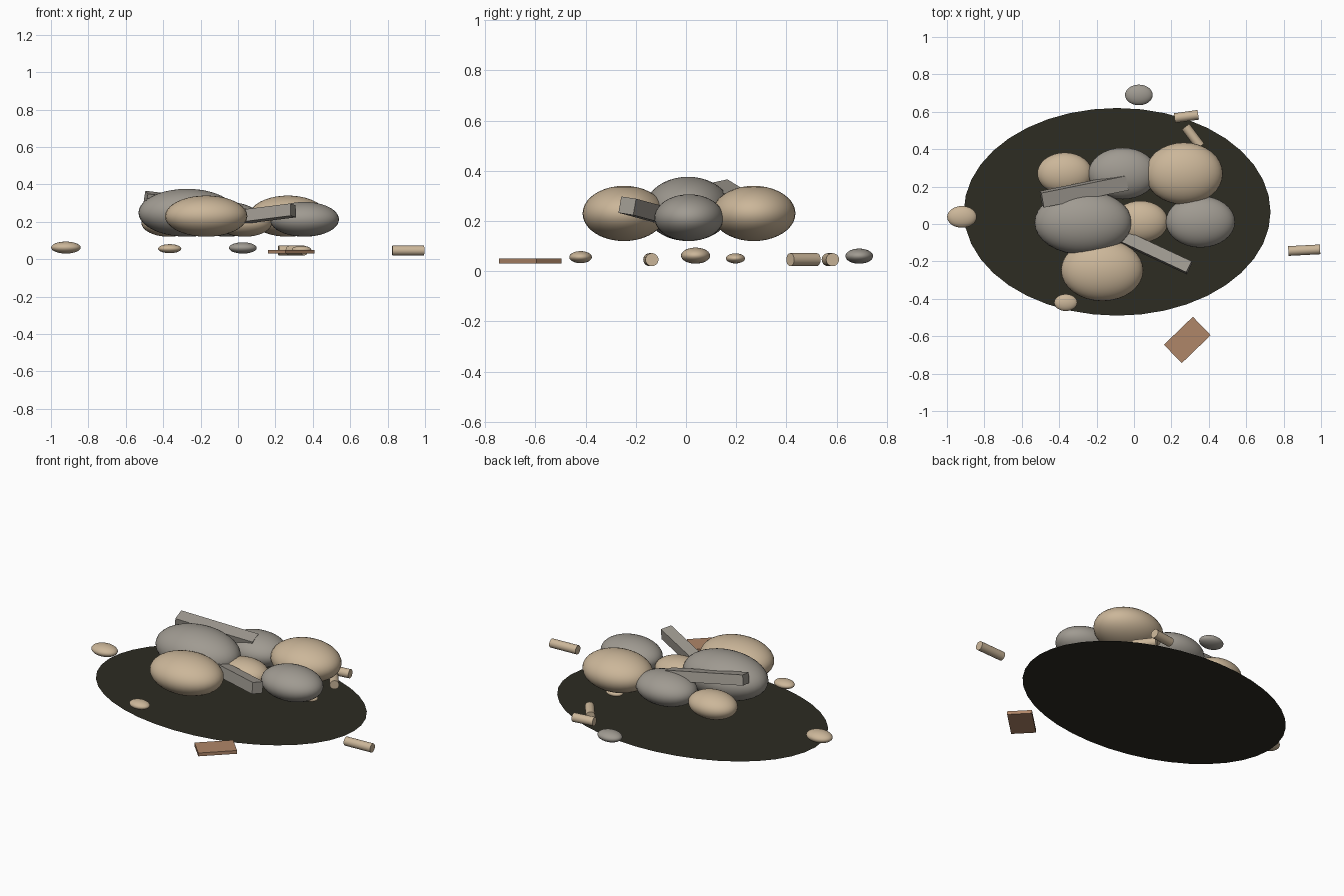
import bpy
from math import radians

cube = bpy.data.objects.get("Cube")
if cube:
    bpy.data.objects.remove(cube, do_unlink=True)


def material(name, rgb):
    m = bpy.data.materials.new(name)
    m.use_nodes = True
    m.diffuse_color = (*rgb, 1)
    m.node_tree.nodes["Principled BSDF"].inputs["Base Color"].default_value = (*rgb, 1)
    return m


TAN = material("tan stone", (0.60, 0.47, 0.32))
GREY = material("grey stone", (0.35, 0.325, 0.285))
CLAY = material("clay brown", (0.43, 0.24, 0.14))
SOIL = material("dark soil", (0.026, 0.025, 0.016))


def finish(name, mat, scale=(1, 1, 1), turn=(0, 0, 0), smooth=False):
    ob = bpy.context.object
    ob.name = name
    ob.scale = scale
    ob.rotation_euler = [radians(a) for a in turn]
    ob.data.materials.append(mat)
    if smooth:
        bpy.ops.object.shade_smooth_by_angle(angle=radians(40))
    return ob


def stone(name, mat, loc, radii):
    bpy.ops.mesh.primitive_uv_sphere_add(segments=32, ring_count=20, radius=1, location=loc)
    finish(name, mat, radii, smooth=True)


def block(name, mat, loc, size, turn):
    bpy.ops.mesh.primitive_cube_add(size=1, location=loc)
    finish(name, mat, size, turn)


def rod(name, loc, length, yaw):
    bpy.ops.mesh.primitive_cylinder_add(vertices=20, radius=0.026, depth=length, location=loc)
    finish(name, TAN, turn=(0, 90, yaw), smooth=True)


# Scorched ground patch
bpy.ops.mesh.primitive_circle_add(vertices=40, radius=1, fill_type='NGON',
                                  location=(-0.09, 0.065, 0))
finish("ground_patch", SOIL, (0.82, 0.555, 1))

# Heap of boulders, all resting at the same height
BASE = 0.12
for name, mat, x, y, radii in [
    ("front_boulder", TAN, -0.17, -0.247, (0.22, 0.165, 0.11)),
    ("big_boulder", GREY, -0.272, 0.008, (0.26, 0.172, 0.128)),
    ("left_boulder", GREY, 0.355, 0.012, (0.185, 0.138, 0.093)),
    ("back_left_boulder", TAN, 0.267, 0.27, (0.208, 0.166, 0.11)),
    ("back_middle_boulder", GREY, -0.06, 0.27, (0.184, 0.138, 0.093)),
    ("back_right_boulder", TAN, -0.37, 0.27, (0.147, 0.112, 0.075)),
    ("middle_boulder", TAN, 0.035, 0.012, (0.147, 0.112, 0.075)),
]:
    stone(name, mat, (x, y, BASE + radii[2]), radii)

# Broken beams lying on the heap
block("back_beam", GREY, (-0.267, 0.178, 0.3), (0.465, 0.08, 0.06), (12, 7, 11.5))
block("front_beam", GREY, (0.115, -0.15, 0.238), (0.4, 0.066, 0.066), (-8, -6.5, -25))

# Scattered pebbles
stone("right_pebble", TAN, (-0.92, 0.038, 0.062), (0.079, 0.058, 0.032))
stone("front_pebble", TAN, (-0.365, -0.42, 0.056), (0.062, 0.045, 0.024))
stone("back_pebble", GREY, (0.026, 0.69, 0.06), (0.074, 0.055, 0.03))
stone("hidden_pebble", TAN, (0.34, 0.197, 0.051), (0.052, 0.038, 0.02))

# Scattered rods and a flat tile
rod("left_rod", (0.91, -0.14, 0.046), 0.17, 3)
rod("back_rod", (0.28, 0.575, 0.046), 0.128, 8)
rod("back_inner_rod", (0.315, 0.468, 0.046), 0.132, -53)
block("loose_tile", CLAY, (0.285, -0.62, 0.04), (0.215, 0.137, 0.02), (0, 0, 44))
